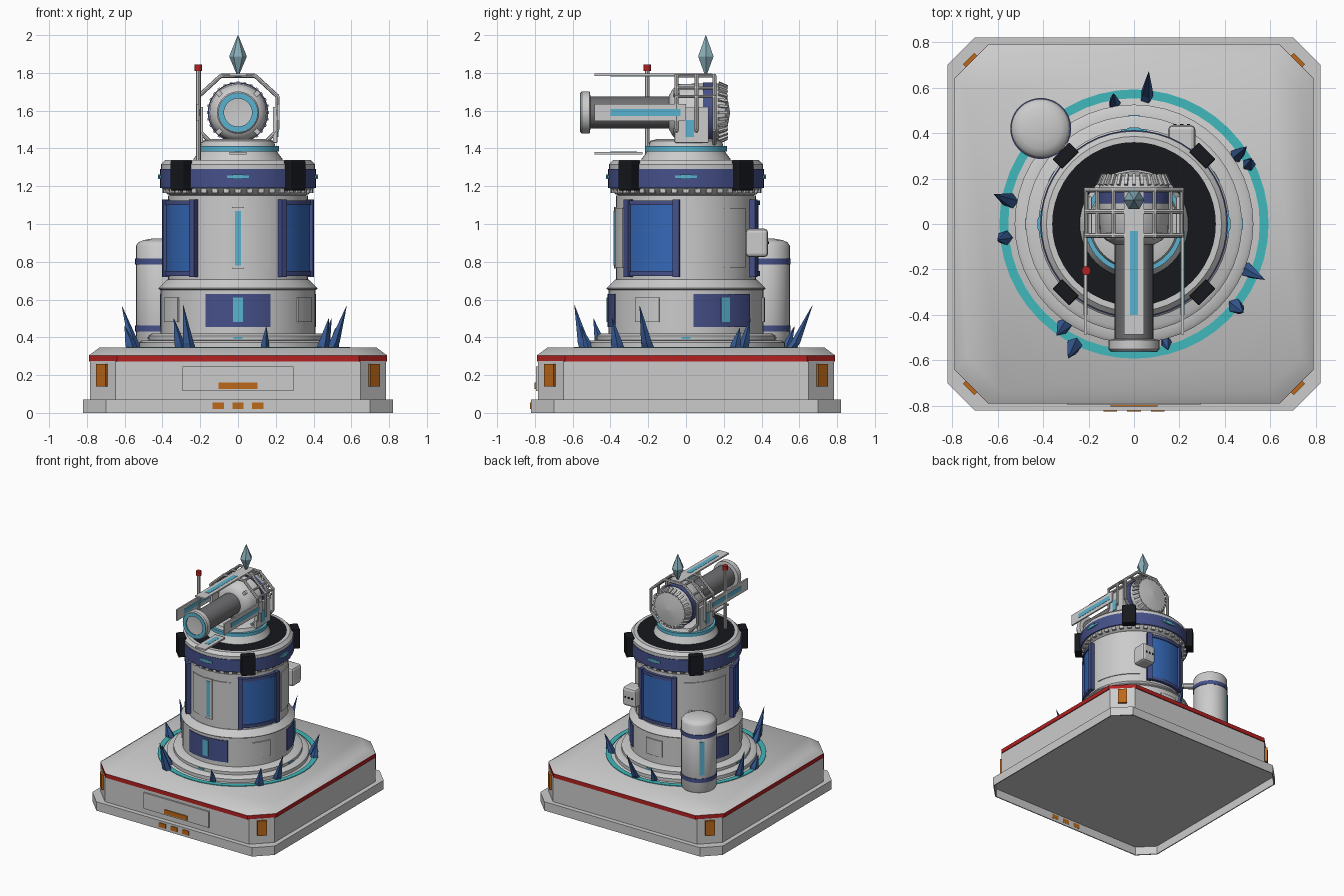
import bpy, bmesh
from math import pi, sin, cos, radians
from mathutils import Matrix, Vector

if "Cube" in bpy.data.objects:
    bpy.data.objects.remove(bpy.data.objects["Cube"])

COLORS = {"navy": (.06, .08, .25), "blue": (.035, .14, .48), "cyan": (.1, .45, .62), "teal": (.05, .48, .5),
          "red": (.45, .015, .015), "orange": (.5, .14, .01), "black": (.008, .009, .012),
          "crystal": (.04, .11, .32), "ice": (.25, .42, .48), "steel": (.16, .16, .17)}
MATS = {}
for key, c in COLORS.items():
    MATS[key] = bpy.data.materials.new(key)
    MATS[key].diffuse_color = (*c, 1)


def finish(name, bm, mat=None, M=None, smooth=True):
    bmesh.ops.remove_doubles(bm, verts=bm.verts, dist=1e-5)
    bmesh.ops.recalc_face_normals(bm, faces=bm.faces)
    if M:
        bm.transform(M)
    for f in bm.faces:
        f.smooth = smooth
    for e in bm.edges:
        e.smooth = e.calc_face_angle(0) < .68
    me = bpy.data.meshes.new(name)
    bm.to_mesh(me)
    bm.free()
    if mat:
        me.materials.append(MATS[mat])
    ob = bpy.data.objects.new(name, me)
    bpy.context.collection.objects.link(ob)
    return ob


def loft(bm, rings, caps=True):
    vs = [[bm.verts.new(p) for p in r] for r in rings]
    n = len(vs[0])
    for a, b in zip(vs, vs[1:]):
        for i in range(n):
            bm.faces.new((a[i], a[(i + 1) % n], b[(i + 1) % n], b[i]))
    if caps:
        bm.faces.new(vs[0][::-1])
        bm.faces.new(vs[-1])


def lathe(name, prof, mat=None, M=None, n=48, closed=False, smooth=True):
    bm = bmesh.new()
    if closed:
        prof = prof + prof[:1]
    loft(bm, [[(r * cos(2 * pi * i / n), r * sin(2 * pi * i / n), z) for i in range(n)] for r, z in prof], not closed)
    return finish(name, bm, mat, M, smooth)


def tube_ring(name, r0, r1, z0, z1, mat=None, M=None):
    return lathe(name, [(r0, z0), (r1, z0), (r1, z1), (r0, z1)], mat, M, closed=True)


def box(name, loc, size, mat=None, rot=0, bevel=0, M=None):
    bm = bmesh.new()
    bmesh.ops.create_cube(bm, size=1, matrix=Matrix.Diagonal((*size, 1)))
    if bevel:
        bmesh.ops.bevel(bm, geom=bm.edges[:], offset=bevel, segments=2, affect='EDGES', profile=.5)
    T = M or Matrix.Translation(loc) @ Matrix.Rotation(rot, 4, 'Z')
    return finish(name, bm, mat, T, smooth=False)


def arc(name, r0, r1, deg, half, z0, z1, mat=None):
    # curved plate hugging the tower
    bm = bmesh.new()
    n = max(2, int(half / 2))
    rings = []
    for i in range(n + 1):
        a = radians(deg - half + 2 * half * i / n)
        rings.append([(r * cos(a), r * sin(a), z) for r, z in ((r0, z0), (r1, z0), (r1, z1), (r0, z1))])
    loft(bm, rings)
    return finish(name, bm, mat)


def rods(name, segs, r, mat=None):
    bm = bmesh.new()
    for p, q in segs:
        p, q = Vector(p), Vector(q)
        d = q - p
        T = Matrix.Translation((p + q) / 2) @ d.to_track_quat('Z', 'Y').to_matrix().to_4x4()
        bmesh.ops.create_cone(bm, cap_ends=True, segments=8, radius1=r, radius2=r, depth=d.length, matrix=T)
    return finish(name, bm, mat)


def octo(name, levels, mat=None):
    # chamfered square slab from (half size, chamfer, z)
    bm = bmesh.new()
    rings = []
    for h, c, z in levels:
        k = h - c
        rings.append([(x, y, z) for x, y in ((k, -h), (h, -k), (h, k), (k, h), (-k, h), (-h, k), (-h, -k), (-k, -h))])
    loft(bm, rings)
    return finish(name, bm, mat)


# square base, hollow underneath
octo("base_foot", [(.812, .117, .068), (.812, .117, 0), (.82, .12, 0), (.82, .12, .072)])
octo("base_block", [(.783, .135, .07), (.783, .135, .275)])
octo("base_stripe", [(.79, .15, .272), (.79, .15, .305)], "red")
octo("base_top", [(.79, .15, .304), (.735, .15, .345)])
box("base_door", (0, -.785, .18), (.585, .02, .13))
box("door_vent", (0, -.796, .143), (.205, .012, .035), "orange")
for i in (-1, 0, 1):
    box("foot_light", (i * .105, -.818, .038), (.06, .015, .035), "orange")
for i in range(4):
    a = pi / 4 + i * pi / 2
    r = (.783 * 2 - .135) / 2 * 2 ** .5 + .006
    box("corner_light", (r * cos(a), r * sin(a), .2), (.02, .07, .12), "orange", a)
tube_ring("glow_ring", .553, .592, .343, .35, "teal")

# tower
lathe("tower_flange", [(.525, .34), (.525, .372), (.51, .382), (.475, .385), (.475, .408), (.455, .42), (.3, .42)])
lathe("tower_lower", [(.41, .41), (.41, .65), (.42, .655), (.42, .66), (.375, .705), (.3, .705)])
lathe("tower_middle", [(.37, .69), (.37, 1.15), (.345, 1.155), (.345, 1.2)])
lathe("collar_lip", [(.35, 1.15), (.375, 1.158), (.408, 1.195), (.36, 1.2)])
lathe("collar", [(.36, 1.19), (.413, 1.19), (.413, 1.29), (.36, 1.29)], "navy")
lathe("collar_cap", [(.36, 1.29), (.408, 1.29), (.408, 1.315), (.385, 1.338), (.36, 1.338), (.36, 1.32)])
lathe("deck", [(.362, 1.31), (.362, 1.335)], "black")
for i in range(40):
    arc("collar_tooth", .36, .4, i * 9, 2.2, 1.165, 1.19)
for k in range(3):
    a = 120 * k
    # lower hatches
    arc("lower_band", .40, .416, 270 + a, 24.5, .455, .63, "navy")
    arc("lower_light", .40, .422, 270 + a, 3.5, .48, .61, "cyan")
    arc("lower_hatch", .40, .418, 330 + a, 10, .48, .61)
    # blue windows with frames, plain plates between them
    arc("middle_plate", .36, .376, 270 + a, 27, .77, 1.085)
    arc("window", .35, .385, 330 + a, 20, .745, 1.105, "blue")
    for s in (-1, 1):
        arc("window_post", .35, .403, 330 + a + s * 22.3, 2.6, .72, 1.13, "navy")
    for z in (.725, 1.1):
        arc("window_rail", .35, .393, 330 + a, 20, z, z + .025, "navy")
arc("front_strip_frame", .36, .38, 270, 4.8, .765, 1.09)
arc("front_strip", .36, .384, 270, 2.4, .78, 1.07, "cyan")
for i in range(4):
    a = i * 90
    arc("collar_light", .40, .42, a, 8, 1.243, 1.258, "cyan")
    arc("collar_light_core", .40, .424, a, 4, 1.238, 1.263, "cyan")
    arc("flange_light", .46, .48, a, 3, .39, .403, "cyan")
    t = radians(a + 45)
    box("collar_clamp", (.425 * cos(t), .425 * sin(t), 1.257), (.06, .105, .16), "black", t, .006)

# side tank and pipe
T = Matrix.Translation((-.41, .42, 0))
lathe("tank", [(.12, .34), (.13, .36), (.13, .885), (.118, .903), (.09, .915), (.05, .922), (.01, .924)], M=T, n=32)
for z in (.43, .785):
    tube_ring("tank_band", .12, .134, z, z + .032, "navy", T)
t = radians(135)
box("tank_strip", (-.41 + .128 * cos(t), .42 + .128 * sin(t), .625), (.012, .035, .27), "cyan", t)
rods("tank_pipe", [((-.41, .42, .84), (-.2, .25, .84)), ((-.41, .42, .55), (-.25, .26, .55))], .025)

# service box
box("service_box", (.21, .375, .9), (.12, .12, .15), bevel=.02)
for i in (-1, 0, 1):
    box("service_box_button", (.21 + i * .03, .436, .9), (.014, .008, .014), "black")

# crystal shards: base x, y, tip x, y, z, radius
shards = [(.055, .555, .065, .67, .57, .03), (-.085, .53, -.09, .575, .46, .027), (.45, .30, .495, .34, .5, .032),
          (.505, .26, .515, .285, .45, .03), (.49, -.2, .575, -.245, .567, .034), (.445, -.36, .48, -.39, .5, .036),
          (.14, -.515, .15, -.555, .46, .025), (-.26, -.53, -.29, -.59, .57, .036), (-.305, -.445, -.34, -.49, .5, .034),
          (-.565, -.06, -.6, -.07, .46, .034), (-.54, .1, -.615, .13, .567, .034)]
for x, y, tx, ty, tz, r in shards:
    bm = bmesh.new()
    ring = [[(x + (tx - x) * f + r * s * cos(i * pi * .4), y + (ty - y) * f + r * s * sin(i * pi * .4), z)
             for i in range(5)] for f, s, z in ((0, 1, .34), (.2, .9, .37), (1, .03, tz))]
    loft(bm, ring)
    finish("shard", bm, "crystal", smooth=False)

# turret base
lathe("turret_base", [(.24, 1.33), (.235, 1.345), (.205, 1.385), (.19, 1.44), (.15, 1.45)])
tube_ring("turret_glow", .19, .218, 1.385, 1.413, "cyan")

# gun along y: profiles are (radius, y)
G = Matrix.Translation((0, 0, 1.59)) @ Matrix.Rotation(-pi / 2, 4, 'X')
lathe("gun_head", [(.09, -.09), (.125, -.07), (.15, -.04), (.155, .1), (.155, .165), (.135, .21), (.12, .212), (.01, .232)], M=G)
tube_ring("head_band", .14, .16, .09, .14, "navy", G)
lathe("barrel", [(.085, -.52), (.085, -.05)], "steel", M=G, n=32)
lathe("muzzle", [(.07, -.553), (.105, -.558), (.112, -.55), (.112, -.51), (.08, -.505)], M=G, n=32)
tube_ring("muzzle_glow", .074, .103, -.562, -.55, "cyan", G)
for i in range(28):
    a = 2 * pi * i / 28
    box("head_tooth", 0, (.018, .014, .05), M=G @ Matrix.Rotation(a, 4, 'Z') @ Matrix.Translation((.147, 0, .195))
        @ Matrix.Rotation(radians(-24), 4, 'Y'))
for i in range(4):
    a = pi / 4 + i * pi / 2
    box("head_bolt", 0, (.03, .025, .03), M=G @ Matrix.Rotation(a, 4, 'Z') @ Matrix.Translation((.142, 0, -.05)))

# four rails around the barrel, bottom one shorter
for i, y1 in enumerate((.0, .14, .0, -.23)):
    R = Matrix.Translation((0, 0, 1.59)) @ Matrix.Rotation(-i * pi / 2, 4, 'Y')
    off = .213 if i in (0, 2) else (.2 if i == 1 else .215)
    y0 = -.485
    box("rail", 0, (.012, y1 - y0, .09), M=R @ Matrix.Translation((off, (y0 + y1) / 2, 0)))
    e = min(y1 - .03, -.03)
    box("rail_light", 0, (.016, e + .4, .035), "cyan", M=R @ Matrix.Translation((off, (e - .4) / 2, 0)))

# cage hoops over the gun head
half = [(.09, 1.785), (.21, 1.675), (.21, 1.5), (.14, 1.425)]
path = [(-x, z) for x, z in half[::-1]] + half
for y in (-.05, .055, .15):
    rods("cage_hoop", [((a[0], y, a[1]), (b[0], y, b[1])) for a, b in zip(path, path[1:])], .011)
rods("cage_bars", [((s * x, -.06, z), (s * x, .16, z)) for s in (-1, 1) for x, z in ((.09, 1.785), (.16, 1.72), (.21, 1.675))], .009)

# yoke cheeks
for s in (-1, 1):
    box("yoke", (s * .197, .03, 1.525), (.024, .18, .19), bevel=.005)
    box("yoke_light", (s * .21, .02, 1.505), (.008, .045, .09), "cyan")

# antenna and crystal finial
rods("antenna", [((-.21, -.205, 1.33), (-.21, -.205, 1.82))], .013)
lathe("antenna_tip", [(.02, 1.81), (.02, 1.845)], "red", Matrix.Translation((-.21, -.205, 0)), 12)
lathe("finial_crystal", [(.006, 1.79), (.046, 1.885), (.046, 1.89), (.001, 2.0)], "ice",
      Matrix.Translation((0, .105, 0)), 6, smooth=False)

for m in bpy.data.materials:
    if m.users and not m.is_grease_pencil:
        m.use_nodes = True
        m.node_tree.nodes["Principled BSDF"].inputs["Base Color"].default_value = m.diffuse_color
